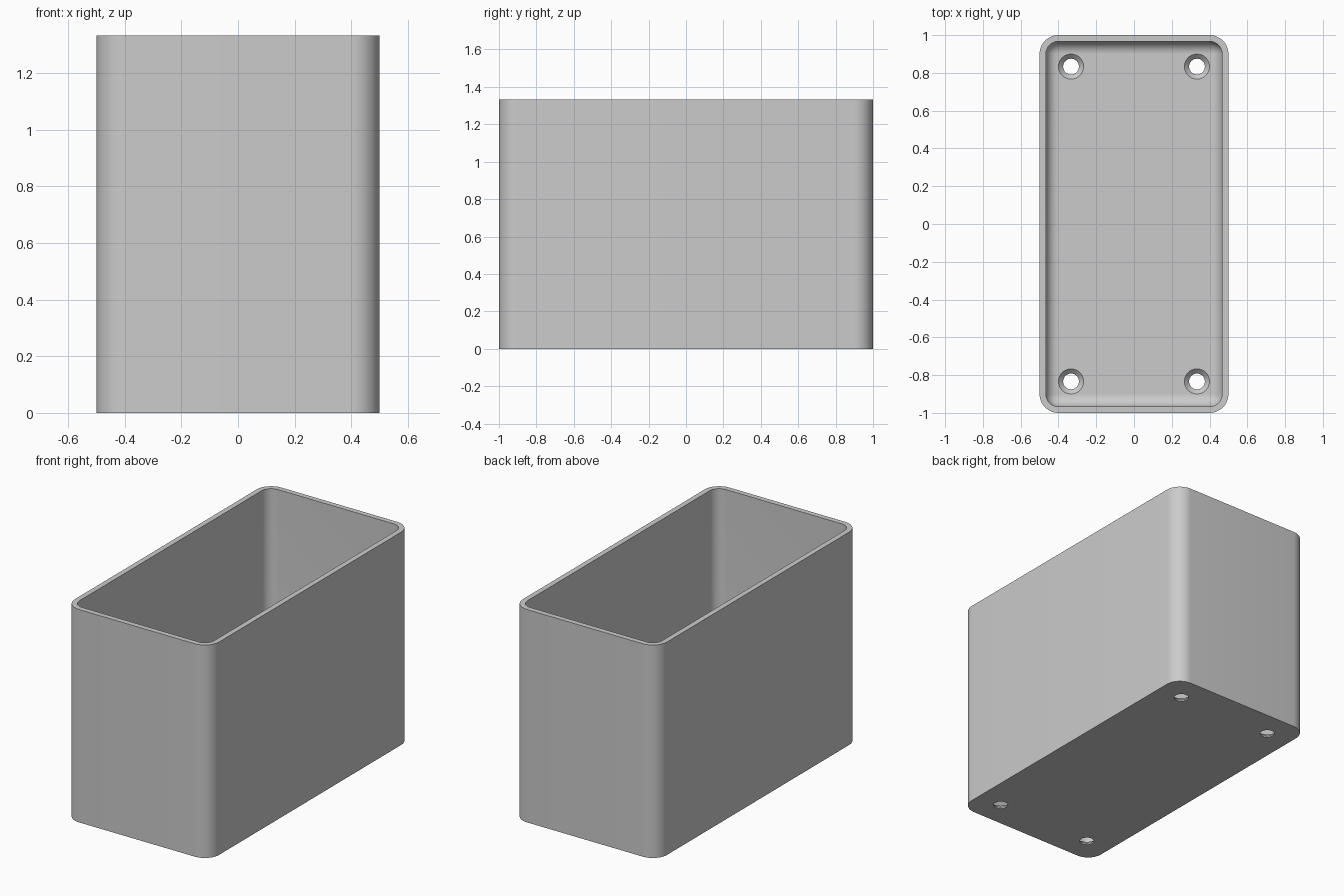
import bpy
import bmesh
from math import sin, cos, pi

old = bpy.data.objects.get("Cube")
if old:
    bpy.data.objects.remove(old, do_unlink=True)

HALF_X, HALF_Y, HEIGHT = 0.5, 1.0, 1.333
WALL = FLOOR = 0.0333
CORNER, FILLET = 0.1, 0.0667
HOLE_R, SINK_R = 0.0417, 0.0665
STEPS = 12

grey = bpy.data.materials.new("plain grey")
grey.use_nodes = True
grey.diffuse_color = (0.6, 0.6, 0.6, 1)
grey.node_tree.nodes["Principled BSDF"].inputs["Base Color"].default_value = (0.6, 0.6, 0.6, 1)


def rounded_ring(bm, inset, z):
    """Rounded rectangle of vertices, set in from the outer wall."""
    r = max(CORNER - inset, 0)
    cx, cy = HALF_X - inset - r, HALF_Y - inset - r
    ring = []
    for q, (sx, sy) in enumerate([(1, 1), (-1, 1), (-1, -1), (1, -1)]):
        for i in range(STEPS + 1):
            a = (q + i / STEPS) * pi / 2
            ring.append(bm.verts.new((sx * cx + r * cos(a), sy * cy + r * sin(a), z)))
    return ring


def circle_ring(bm, r, z, n=48):
    return [bm.verts.new((r * cos(2 * pi * i / n), r * sin(2 * pi * i / n), z)) for i in range(n)]


def skin(bm, rings):
    """Join successive rings and cap both ends."""
    for a, b in zip(rings, rings[1:]):
        for i in range(len(a)):
            j = (i + 1) % len(a)
            bm.faces.new((a[i], a[j], b[j], b[i]))
    bm.faces.new(rings[0][::-1])
    bm.faces.new(rings[-1])


def finish(bm, name, location=(0, 0, 0)):
    bmesh.ops.remove_doubles(bm, verts=bm.verts, dist=0.0001)
    bmesh.ops.recalc_face_normals(bm, faces=bm.faces)
    mesh = bpy.data.meshes.new(name)
    bm.to_mesh(mesh)
    bm.free()
    mesh.materials.append(grey)
    obj = bpy.data.objects.new(name, mesh)
    obj.location = location
    bpy.context.collection.objects.link(obj)
    return obj


# Open box: outside wall, rim, inside wall, rounded inner floor edge
bm = bmesh.new()
profile = [(0, 0), (0, HEIGHT), (WALL, HEIGHT)]
for i in range(STEPS + 1):
    a = i / STEPS * pi / 2
    profile.append((WALL + FILLET * (1 - cos(a)), FLOOR + FILLET * (1 - sin(a))))
skin(bm, [rounded_ring(bm, inset, z) for inset, z in profile])
box = finish(bm, "open_box")

# Countersunk screw holes in the four floor corners
cutters = []
for sx in (-1, 1):
    for sy in (-1, 1):
        bm = bmesh.new()
        sink_z = FLOOR - (SINK_R - HOLE_R)
        skin(bm, [circle_ring(bm, r, z) for r, z in
                  [(HOLE_R, -0.05), (HOLE_R, sink_z), (SINK_R, FLOOR), (SINK_R, FLOOR + 0.05)]])
        cutter = finish(bm, "hole_cutter", (sx * 0.3333, sy * 0.8333, 0))
        cutter.hide_render = True
        cutters.append(cutter)
        cut = box.modifiers.new("screw_hole", "BOOLEAN")
        cut.operation = "DIFFERENCE"
        cut.solver = "EXACT"
        cut.object = cutter

bpy.ops.object.select_all(action="DESELECT")
bpy.context.view_layer.objects.active = box
box.select_set(True)
for name in [m.name for m in box.modifiers]:
    bpy.ops.object.modifier_apply(modifier=name)
for cutter in cutters:
    bpy.data.objects.remove(cutter, do_unlink=True)

bpy.ops.object.shade_smooth_by_angle(angle=pi / 6)
